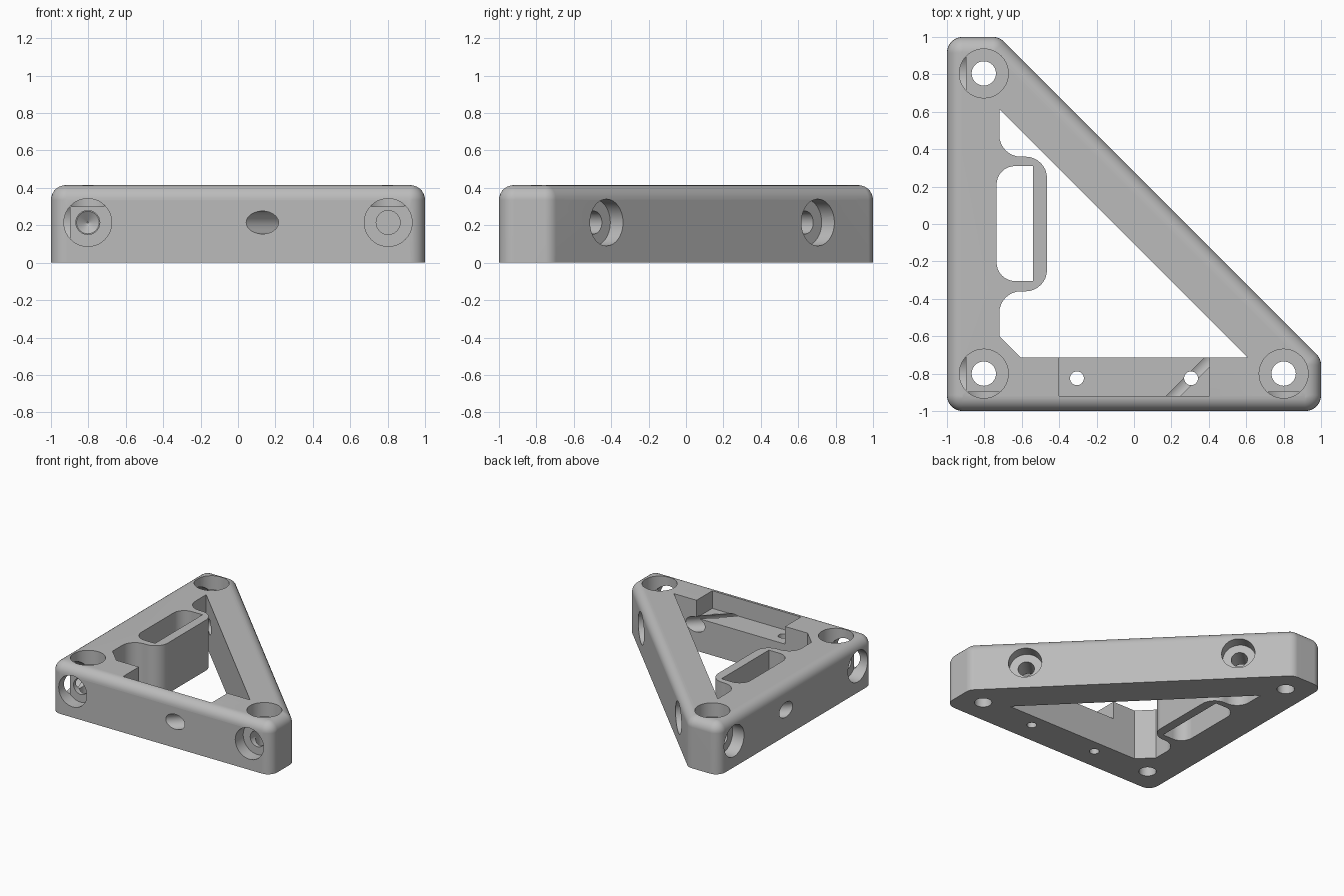
import bpy, bmesh, math
from mathutils import Vector

if "Cube" in bpy.data.objects:
    bpy.data.objects.remove(bpy.data.objects["Cube"], do_unlink=True)

HEIGHT = 0.415
ROUND = 0.08
BOLT_Z = 0.215      # height of the sideways bolt holes
BORE, SHAFT = 0.128, 0.065

grey = bpy.data.materials.new("plain_grey")
grey.use_nodes = True
colour = (0.5, 0.5, 0.5, 1)
grey.diffuse_color = colour
grey.node_tree.nodes["Principled BSDF"].inputs["Base Color"].default_value = colour


def rounded(corners, steps=8):
    """Outline from (x, y, radius) corners, with each corner filleted."""
    out = []
    for i, (x, y, r) in enumerate(corners):
        p = Vector((x, y))
        if r == 0:
            out.append(p)
            continue
        a = (Vector(corners[i - 1][:2]) - p).normalized()
        b = (Vector(corners[(i + 1) % len(corners)][:2]) - p).normalized()
        half = a.angle(b) / 2
        centre = p + (a + b).normalized() * r / math.sin(half)
        start = p + a * r / math.tan(half) - centre
        end = p + b * r / math.tan(half) - centre
        sweep = start.angle(end)
        for k in range(steps + 1):
            t = k / steps
            out.append(centre + (start * math.sin((1 - t) * sweep)
                                 + end * math.sin(t * sweep)) / math.sin(sweep))
    return out


def make_object(name, bm):
    bmesh.ops.recalc_face_normals(bm, faces=bm.faces)
    mesh = bpy.data.meshes.new(name)
    bm.to_mesh(mesh)
    bm.free()
    mesh.materials.append(grey)
    obj = bpy.data.objects.new(name, mesh)
    bpy.context.collection.objects.link(obj)
    return obj


def prism(name, outline, z0, z1, top_round=0):
    bm = bmesh.new()
    base = bm.faces.new([bm.verts.new((p.x, p.y, z0)) for p in outline])
    up = bmesh.ops.extrude_face_region(bm, geom=[base])["geom"]
    bmesh.ops.translate(bm, vec=(0, 0, z1 - z0),
                        verts=[v for v in up if isinstance(v, bmesh.types.BMVert)])
    if top_round:
        rim = [e for e in bm.edges if all(v.co.z > z1 - 0.001 for v in e.verts)]
        bmesh.ops.bevel(bm, geom=rim, offset=top_round, segments=7,
                        profile=0.5, affect='EDGES')
    return make_object(name, bm)


def rod(start, end, radius, end_radius=None):
    """Round cutter from start to end, optionally tapered."""
    start, end = Vector(start), Vector(end)
    axis = end - start
    bm = bmesh.new()
    bmesh.ops.create_cone(bm, cap_ends=True, segments=40, radius1=radius,
                          radius2=radius if end_radius is None else end_radius,
                          depth=axis.length)
    bm.transform(axis.to_track_quat('Z', 'Y').to_matrix().to_4x4())
    bmesh.ops.translate(bm, verts=bm.verts, vec=(start + end) / 2)
    return make_object("cutter", bm)


def cut(target, cutter):
    cutter.hide_render = True
    mod = target.modifiers.new("cut", 'BOOLEAN')
    mod.operation = 'DIFFERENCE'
    mod.solver = 'EXACT'
    mod.object = cutter
    bpy.context.view_layer.objects.active = target
    bpy.ops.object.modifier_apply(modifier=mod.name)
    bpy.data.objects.remove(cutter, do_unlink=True)


# Triangular block with rounded corners and a rounded top rim
r = ROUND + 0.004
frame = prism("corner_frame", rounded([
    (-1, -1, r), (1, -1, r), (1, -0.72, r), (-0.72, 1, r), (-1, 1, r)]),
    0, HEIGHT, ROUND)

# Central opening, shaped around the bulge that holds the slot
cut(frame, prism("cutter", rounded([
    (-0.72, 0.615, 0), (-0.72, 0.36, 0.115), (-0.465, 0.36, 0.115),
    (-0.465, -0.36, 0.115), (-0.72, -0.36, 0.115), (-0.72, -0.6, 0),
    (-0.605, -0.715, 0), (0.61, -0.715, 0)]), -0.1, HEIGHT + 0.1))

# Slot through the bulge
cut(frame, prism("cutter", rounded([
    (-0.735, -0.305, 0.1), (-0.54, -0.305, 0), (-0.54, 0.31, 0),
    (-0.735, 0.31, 0.1)]), -0.1, HEIGHT + 0.1))

# Shallow seat on the front beam with two pin holes
cut(frame, prism("cutter", rounded([
    (-0.4, -0.92, 0), (0.405, -0.92, 0), (0.405, -0.6, 0), (-0.4, -0.6, 0)]),
    0.27, HEIGHT + 0.1))
for x in (-0.305, 0.305):
    cut(frame, rod((x, -0.825, -0.1), (x, -0.825, 0.35), 0.037))

# Upright counterbored bolt holes in the three corners
for x, y in ((-0.803, -0.8), (0.8, -0.8), (-0.803, 0.805)):
    cut(frame, rod((x, y, 0.3), (x, y, HEIGHT + 0.1), BORE + 0.003))
    cut(frame, rod((x, y, -0.1), (x, y, 0.35), SHAFT))

# Sideways holes, mirrored between the front wall and the right-angled side wall
for swap in (False, True):
    def at(a, b):
        return (b, a, BOLT_Z) if swap else (a, b, BOLT_Z)

    for a in (-0.803, 0.803):
        cut(frame, rod(at(a, -1.1), at(a, -0.897), BORE))
        cut(frame, rod(at(a, -0.95), at(a, -0.64), SHAFT - 0.001))
    cut(frame, rod(at(-0.803, -0.642), at(-0.803, -0.6), SHAFT - 0.002, 0.004))

    # Diagonal access hole running on to a counterbore in the sloping wall
    cut(frame, rod(at(-0.07, -1.2), at(0.9, -0.23), 0.061))
    cut(frame, rod(at(0.637, -0.493), at(0.9, -0.23), BORE - 0.003))

# Smooth curved walls while keeping crisp edges
bpy.ops.object.select_all(action='DESELECT')
frame.select_set(True)
bpy.context.view_layer.objects.active = frame
bpy.ops.object.shade_smooth_by_angle(angle=math.radians(30))
weighted = frame.modifiers.new("even_shading", 'WEIGHTED_NORMAL')
weighted.keep_sharp = True
